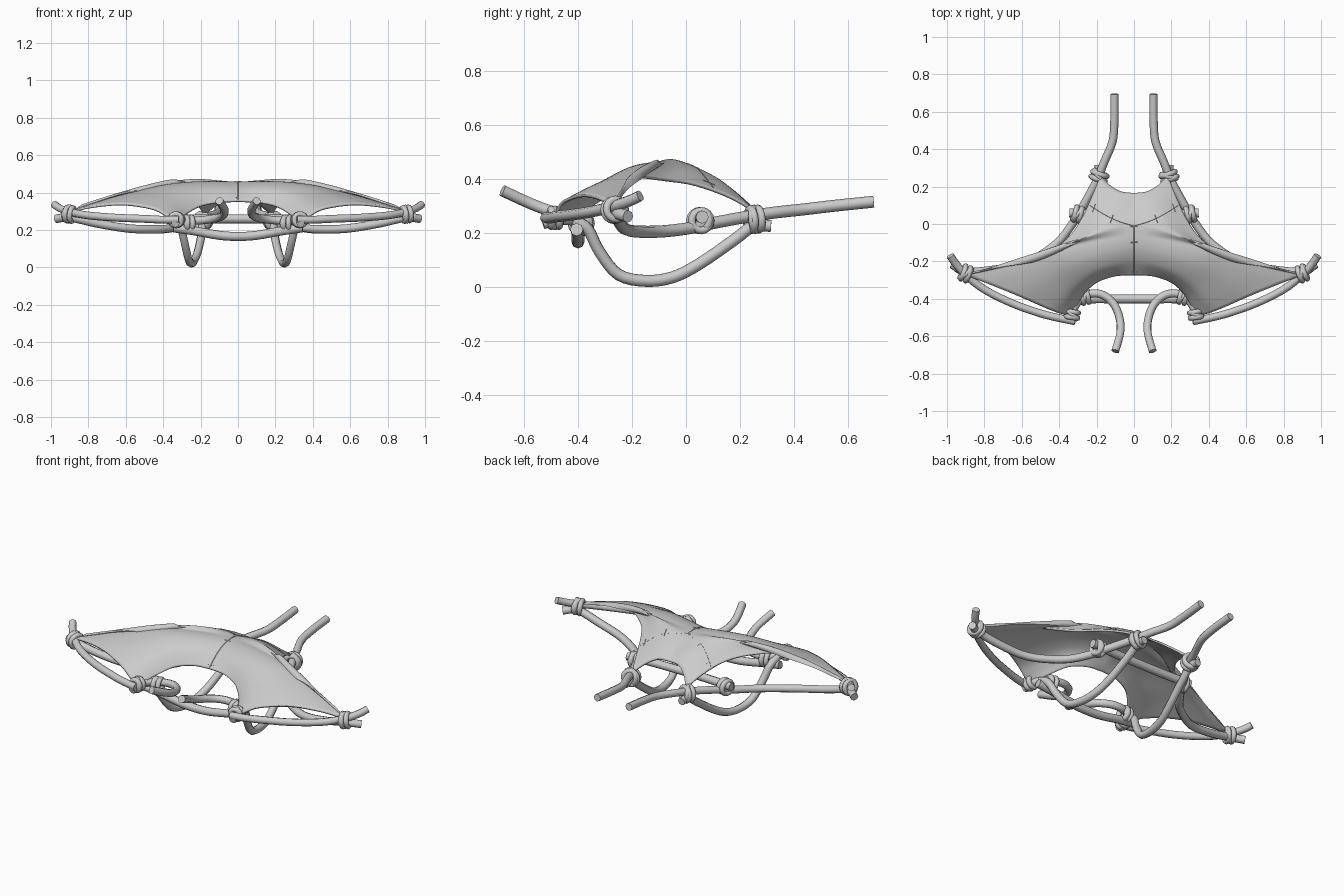
import bpy, math
from mathutils import Vector
from mathutils.bvhtree import BVHTree

if "Cube" in bpy.data.objects:
    bpy.data.objects.remove(bpy.data.objects["Cube"])


def spline(pts, t):
    """Catmull-Rom point at t in 0..1 along evenly weighted points."""
    n = len(pts) - 1
    f = min(max(t, 0), 1) * n
    i = min(int(f), n - 1)
    f -= i
    P = [Vector(p) for p in pts]
    p1, p2 = P[i], P[i + 1]
    p0 = P[i - 1] if i else p1 * 2 - p2
    p3 = P[i + 2] if i + 2 <= n else p2 * 2 - p1
    return 0.5 * (2 * p1 + (p2 - p0) * f + (2 * p0 - 5 * p1 + 4 * p2 - p3) * f * f
                  + (3 * p1 - p0 - 3 * p2 + p3) * f ** 3)


def smooth(ob, angle=40):
    bpy.ops.object.select_all(action='DESELECT')
    ob.select_set(True)
    bpy.context.view_layer.objects.active = ob
    bpy.ops.object.shade_smooth_by_angle(angle=math.radians(angle))


def tube(name, pts, r, sub=4, res=2, taper=1.0):
    cu = bpy.data.curves.new(name, 'CURVE')
    cu.dimensions = '3D'
    cu.bevel_depth, cu.bevel_resolution, cu.use_fill_caps = r, res, True
    n = (len(pts) - 1) * sub
    sp = cu.splines.new('POLY')
    sp.points.add(n)
    for i in range(n + 1):
        sp.points[i].co = (*spline(pts, i / n), 1)
        sp.points[i].radius = 1 + (taper - 1) * i / n
    tmp = bpy.data.objects.new(name + "_path", cu)
    bpy.context.collection.objects.link(tmp)
    deps = bpy.context.evaluated_depsgraph_get()
    me = bpy.data.meshes.new_from_object(tmp.evaluated_get(deps))
    bpy.data.objects.remove(tmp)
    ob = bpy.data.objects.new(name, me)
    bpy.context.collection.objects.link(ob)
    smooth(ob, 50)
    return ob


def knot(name, c, axis, size=0.038):
    """Two rope turns around the poles and one slanted turn over them."""
    a = Vector(axis).normalized()
    side = a.cross(Vector((0, 0, 1))).normalized()
    for k, (off, d) in enumerate([(-0.014, a), (0.014, a), (0, a + side * 0.7)]):
        bpy.ops.mesh.primitive_torus_add(
            major_segments=16, minor_segments=8, major_radius=size, minor_radius=0.0145,
            location=Vector(c) + a * off, rotation=d.to_track_quat('Z', 'Y').to_euler())
        ob = bpy.context.object
        ob.name = f"{name}_turn_{k}"
        smooth(ob, 60)


# Hide: half-sheet boundary curves
ridge = [(0, -.275, .36), (0, -.19, .425), (0, -.1, .458), (0, 0, .453), (0, .09, .41), (0, .165, .365)]
front = [(0, -.275, .36), (.1, -.28, .352), (.2, -.315, .33), (.27, -.38, .29),
         (.31, -.45, .262), (.33, -.49, .25)]
rear = [(0, .165, .365), (.07, .175, .36), (.13, .21, .33), (.18, .26, .285)]
wing_front = [(.33, -.49, .25), (.38, -.483, .28), (.46, -.455, .32), (.62, -.385, .343),
              (.78, -.32, .33), (.9, -.275, .305)]
wing_rear = [(.9, -.275, .305), (.65, -.22, .383), (.5, -.18, .407), (.36, -.08, .4),
             (.28, .03, .385), (.22, .16, .34), (.18, .26, .285)]


def sheet(u, v):
    """Coons patch over the four sides, slightly puffed up."""
    left = spline(ridge, v)
    right = spline(wing_front, 2 * v) if v < .5 else spline(wing_rear, 2 * v - 1)
    b, t = spline(front, u), spline(rear, u)
    c = [Vector(p) for p in (front[0], front[-1], rear[0], rear[-1])]
    flat = (c[0].lerp(c[1], u)).lerp(c[2].lerp(c[3], u), v)
    p = left.lerp(right, u) + b.lerp(t, v) - flat
    p.z += .025 * math.sin(math.pi * u) * math.sin(math.pi * v)
    return p


NU, NV = 22, 44
verts = []
for j in range(NV + 1):
    for i in range(-NU, NU + 1):
        p = sheet(abs(i) / NU, j / NV)
        verts.append((math.copysign(p.x, i) if i else 0, p.y, p.z))
W = 2 * NU + 1
faces = [(j * W + i, j * W + i + 1, (j + 1) * W + i + 1, (j + 1) * W + i)
         for j in range(NV) for i in range(W - 1)]
me = bpy.data.meshes.new("hide")
me.from_pydata(verts, [], faces)
hide = bpy.data.objects.new("hide", me)
bpy.context.collection.objects.link(hide)
smooth(hide, 60)
sol = hide.modifiers.new("thickness", 'SOLIDIFY')
sol.thickness, sol.offset = .012, -1

# Seams and stitches laid on the hide
tree = BVHTree.FromPolygons([Vector(v) for v in verts], faces)


def on_hide(x, y):
    hit = tree.ray_cast(Vector((x, y, 2)), Vector((0, 0, -1)))[0]
    return hit if hit else Vector((x, y, .36))


def seam(name, a, b, bend=0, steps=12):
    pts = []
    for k in range(steps + 1):
        t = k / steps
        pts.append(on_hide(a[0] + (b[0] - a[0]) * t,
                           a[1] + (b[1] - a[1]) * t - bend * math.sin(math.pi * t)))
    tube(name, pts, .0025, sub=1, res=0)


seam("centre_seam", (0, -.27), (0, -.01))
for k, y in enumerate((-.26, -.1, -.015)):
    seam(f"centre_stitch_{k}", (-.018, y), (.018, y + .004), steps=4)

for s, tag in ((1, "right"), (-1, "left")):
    def m(*pts):
        return [(s * x, y, z) for x, y, z in pts]

    seam(f"arc_seam_{tag}", (0, -.01), (s * .235, .1), bend=.015)
    for k, (x, y) in enumerate(((.12, .027), (.215, .085))):
        seam(f"arc_stitch_{k}_{tag}", (s * (x - .008), y + .022), (s * (x + .008), y - .022), steps=4)

    # Bent wooden poles
    tube(f"wing_front_pole_{tag}", m(
        (.982, -.17, .337), (.955, -.21, .318), (.9, -.272, .297), (.8, -.35, .278), (.65, -.425, .266),
        (.5, -.478, .26), (.4, -.503, .255), (.315, -.52, .255)), .021)
    tube(f"wing_tail_pole_{tag}", m(
        (.972, -.215, .26), (.9, -.255, .268), (.75, -.245, .235), (.58, -.21, .208), (.42, -.11, .204),
        (.33, 0, .215), (.27, .1, .236), (.2, .23, .26), (.16, .33, .275), (.115, .44, .287),
        (.105, .55, .3), (.105, .695, .315)), .023, taper=.95)
    tube(f"skid_{tag}", m(
        (.19, .315, .225), (.19, .25, .225), (.195, .18, .175), (.215, .05, .085), (.235, -.05, .035),
        (.25, -.15, .022), (.265, -.25, .045), (.285, -.32, .13), (.305, -.365, .215),
        (.315, -.42, .245)), .022)
    tube(f"handle_{tag}", m(
        (.335, -.53, .235), (.328, -.47, .25), (.295, -.41, .25), (.24, -.375, .25), (.17, -.378, .255),
        (.11, -.425, .265), (.078, -.5, .28), (.073, -.58, .31), (.1, -.68, .356)), .022)

    # Rope knots
    knot(f"tip_knot_{tag}", (s * .9, -.264, .285), (s * .8, .3, .1), .037)
    knot(f"rear_knot_{tag}", (s * .187, .255, .25), (-s * .35, 1, .1), .04)
    knot(f"middle_knot_{tag}", (s * .3, .053, .245), (1, s * .25, 0), .036)
    knot(f"corner_knot_{tag}", (s * .33, -.485, .255), (s * .15, -1, 0), .031)
    knot(f"front_knot_{tag}", (s * .262, -.388, .235), (1, -s * .2, 0), .034)

# Cross bars joining both sides
tube("rear_crossbar", [(-.345, .06, .258), (-.15, .05, .26), (.15, .05, .26), (.345, .06, .258)], .024)
tube("front_crossbar", [(-.345, -.405, .212), (-.23, -.4, .195), (-.1, -.4, .172), (0, -.4, .166),
                        (.1, -.4, .172), (.23, -.4, .195), (.345, -.405, .212)], .024)
